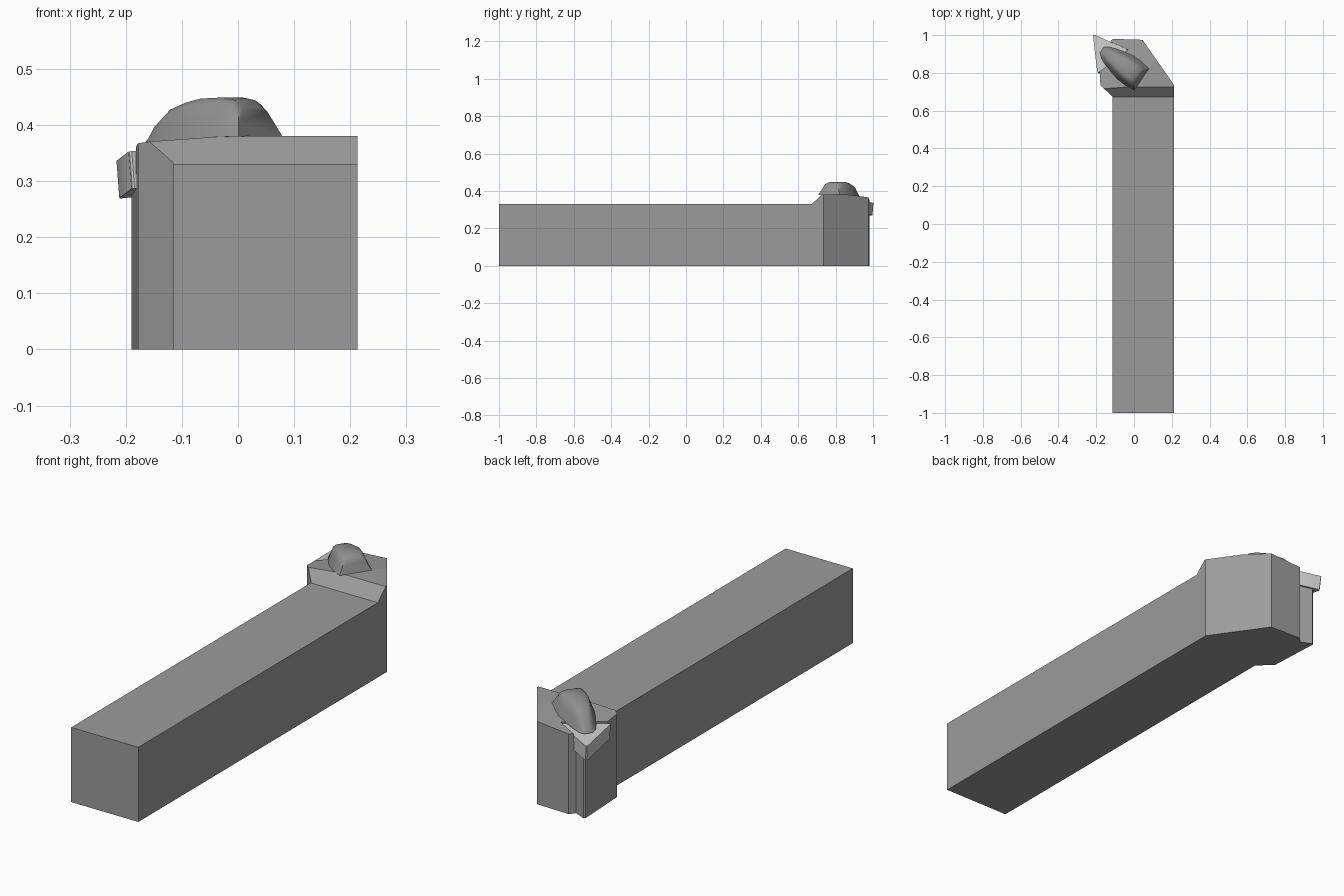
import bpy, bmesh
from mathutils import Vector

if "Cube" in bpy.data.objects:
    bpy.data.objects.remove(bpy.data.objects["Cube"])

TILT = 0.11 / 2 ** 0.5
NORMAL = Vector((-TILT, TILT, 1)).normalized()
HINGE = Vector((-0.02, 0.73, 0.38))      # point where the seat plane leaves the flat top


def seat_z(x, y):
    return 0.38 - TILT * (-(x - HINGE.x) + (y - HINGE.y))


def make(name, bm, grey=0.33):
    bmesh.ops.recalc_face_normals(bm, faces=bm.faces)
    me = bpy.data.meshes.new(name)
    bm.to_mesh(me)
    bm.free()
    ob = bpy.data.objects.new(name, me)
    bpy.context.collection.objects.link(ob)
    mat = bpy.data.materials.new(name + "_steel")
    mat.diffuse_color = (grey, grey, grey, 1)
    mat.use_nodes = True
    mat.node_tree.nodes["Principled BSDF"].inputs["Base Color"].default_value = mat.diffuse_color
    me.materials.append(mat)
    return ob


def loft(rings):
    """Closed skin through equal-length rings of points, capped at both ends."""
    bm = bmesh.new()
    vs = [[bm.verts.new(p) for p in r] for r in rings]
    n = len(vs[0])
    for a, b in zip(vs, vs[1:]):
        for i in range(n):
            bm.faces.new((a[i], a[(i + 1) % n], b[(i + 1) % n], b[i]))
    bm.faces.new(vs[0])
    bm.faces.new(vs[-1])
    return bm


def cut(ob, cutter):
    cutter.hide_render = True
    m = ob.modifiers.new("cut", 'BOOLEAN')
    m.operation, m.object, m.solver = 'DIFFERENCE', cutter, 'EXACT'
    bpy.context.view_layer.objects.active = ob
    bpy.ops.object.modifier_apply(modifier=m.name)
    bpy.data.objects.remove(cutter)


# Holder: shank and angled head from one plan outline
plan = [(-0.115, -1), (0.213, -1), (0.213, 0.735), (0.045, 0.975), (-0.113, 0.98),
        (-0.132, 0.955), (-0.183, 0.978), (-0.19, 0.973), (-0.178, 0.735), (-0.115, 0.675)]
bm = loft([[(x, y, z) for x, y in plan] for z in (0, 0.38)])
bmesh.ops.recalc_face_normals(bm, faces=bm.faces)
# slope the head top down towards the cutting tip
bmesh.ops.bisect_plane(bm, geom=bm.verts[:] + bm.edges[:] + bm.faces[:],
                       plane_co=HINGE, plane_no=NORMAL, clear_outer=True)
bmesh.ops.holes_fill(bm, edges=[e for e in bm.edges if e.is_boundary], sides=0)
holder = make("holder", bm)

# lower the shank below the head, leaving a ramp
side = [(-1.1, 0.33), (0.672, 0.33), (0.744, 0.396), (0.744, 0.6), (-1.1, 0.6)]
cut(holder, make("shank_cutter", loft([[(x, y, z) for y, z in side] for x in (-0.5, 0.5)])))

# Triangular insert and the pocket it sits in
corners = [(-0.218, 1.006), (-0.194, 0.797), (-0.032, 0.922)]
top = [Vector((x, y, seat_z(x, y) - 0.008)) for x, y in corners]
low = [p - NORMAL * 0.067 for p in top]
cut(holder, make("pocket_cutter", loft([low, [p + NORMAL * 0.1 for p in top]])))

bm = loft([low, top])
upright = [e for e in bm.edges
           if abs((e.verts[0].co - e.verts[1].co).normalized().dot(NORMAL)) > 0.9]
bmesh.ops.bevel(bm, geom=upright, offset=0.012, segments=3, profile=0.5, affect='EDGES')
insert = make("insert", bm, 0.8)

# Clamp: tapered sections lofted from the back to the nose
start = Vector((0.040, 0.765, 0))
along = Vector((-0.826, 0.564, 0))
across = Vector((0.564, 0.826, 0))
# base distance, top distance, half width, base height, top height, sideways shift
sections = [(0.0, 0.018, 0.070, 0.379, 0.430, 0), (0.025, 0.032, 0.073, 0.379, 0.444, 0),
            (0.06, 0.062, 0.076, 0.376, 0.449, 0.002),
            (0.11, 0.11, 0.075, 0.368, 0.447, 0.004), (0.15, 0.145, 0.066, 0.362, 0.440, 0.005),
            (0.20, 0.185, 0.052, 0.355, 0.427, 0.007), (0.24, 0.217, 0.036, 0.350, 0.402, 0.009),
            (0.262, 0.245, 0.018, 0.350, 0.370, 0.012)]
shape = [(-1, 0), (-0.8, 0.5), (-0.64, 0.88), (-0.42, 1), (0.42, 1), (0.64, 0.88), (0.8, 0.5), (1, 0)]
rings = []
for s0, s1, w, z0, z1, shift in sections:
    rings.append([start + along * (s0 + (s1 - s0) * h) + across * (w * v + shift)
                  + Vector((0, 0, z0 + (z1 - z0) * h)) for v, h in shape])
clamp = make("clamp", loft(rings), 0.28)

# Smooth the rounded parts, keep hard edges
for ob in (insert, clamp):
    bpy.ops.object.select_all(action='DESELECT')
    ob.select_set(True)
    bpy.context.view_layer.objects.active = ob
    bpy.ops.object.shade_smooth_by_angle(angle=0.7)
